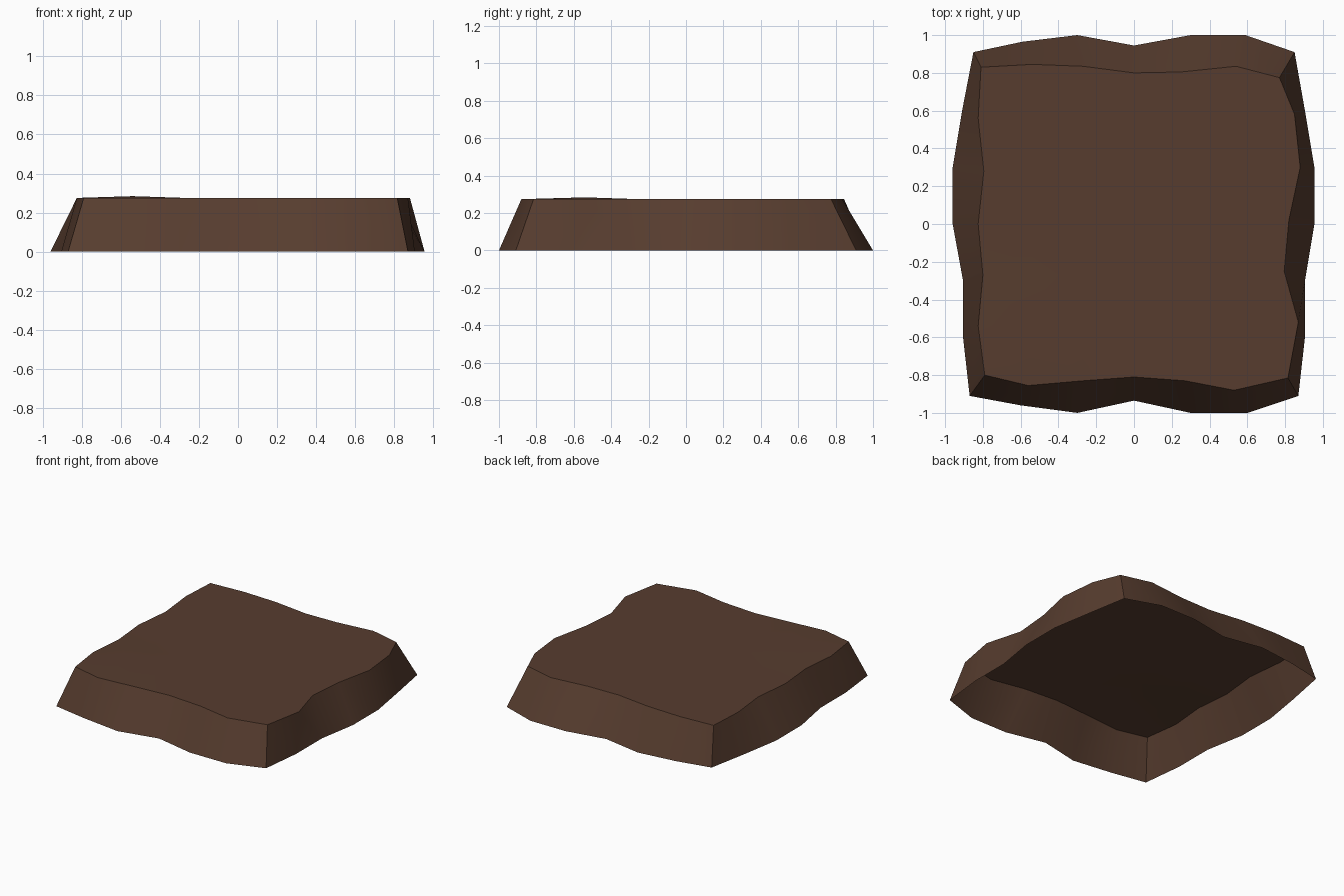
import bpy, bmesh

if "Cube" in bpy.data.objects:
    bpy.data.objects.remove(bpy.data.objects["Cube"])

H = 0.275
N = 6  # segments per side

# Ragged outlines, clockwise from the back-left corner, six points per side
base = [(-.85, .91), (-.59, .965), (-.3, 1), (0, .945), (.3, 1), (.59, 1),
        (.85, .91), (.905, .6), (.955, .3), (.955, 0), (.905, -.3), (.905, -.6),
        (.87, -.91), (.6, -1), (.3, -1), (0, -.935), (-.3, -1), (-.6, -.96),
        (-.87, -.91), (-.905, -.6), (-.905, -.3), (-.96, 0), (-.96, .3), (-.91, .6)]
rim = [(-.81, .83), (-.54, .845), (-.27, .835), (0, .80), (.25, .805), (.54, .835),
       (.77, .775), (.85, .58), (.88, .30), (.82, .02), (.795, -.25), (.87, -.52),
       (.815, -.815), (.53, -.88), (.27, -.83), (0, -.81), (-.27, -.83), (-.56, -.855),
       (-.79, -.80), (-.825, -.54), (-.80, -.27), (-.825, 0), (-.795, .28), (-.825, .56)]

bm = bmesh.new()
low = [bm.verts.new((x, y, 0)) for x, y in base]
top = [bm.verts.new((x, y, H)) for x, y in rim]

# Sloping side walls (open underneath)
for i in range(4 * N):
    j = (i + 1) % (4 * N)
    bm.faces.new((low[i], top[i], top[j], low[j]))

# Top surface: a grid whose border is the rim, with one slight bump
grid = {}
for k in range(N):
    grid[k, 0] = top[k]
    grid[N, k] = top[N + k]
    grid[N - k, N] = top[2 * N + k]
    grid[0, N - k] = top[3 * N + k]
for c in range(1, N):
    for r in range(1, N):
        z = H + (0.009 if (c, r) == (1, 5) else 0)
        grid[c, r] = bm.verts.new((-.81 + .27 * c, .81 - .27 * r, z))
for c in range(N):
    for r in range(N):
        bm.faces.new((grid[c, r], grid[c, r + 1], grid[c + 1, r + 1], grid[c + 1, r]))
bmesh.ops.recalc_face_normals(bm, faces=bm.faces[:])
# Make sure the shell faces outwards
if sum(f.normal.z for f in bm.faces) < 0:
    bmesh.ops.reverse_faces(bm, faces=bm.faces[:])

mesh = bpy.data.meshes.new("earth_slab")
bm.to_mesh(mesh)
bm.free()
slab = bpy.data.objects.new("earth_slab", mesh)
bpy.context.collection.objects.link(slab)

brown = bpy.data.materials.new("dark_brown_earth")
brown.diffuse_color = (0.095, 0.046, 0.028, 1)
brown.use_nodes = True
brown.node_tree.nodes["Principled BSDF"].inputs["Base Color"].default_value = brown.diffuse_color
mesh.materials.append(brown)

bpy.context.view_layer.objects.active = slab
slab.select_set(True)
bpy.ops.object.shade_smooth_by_angle(angle=0.6)
